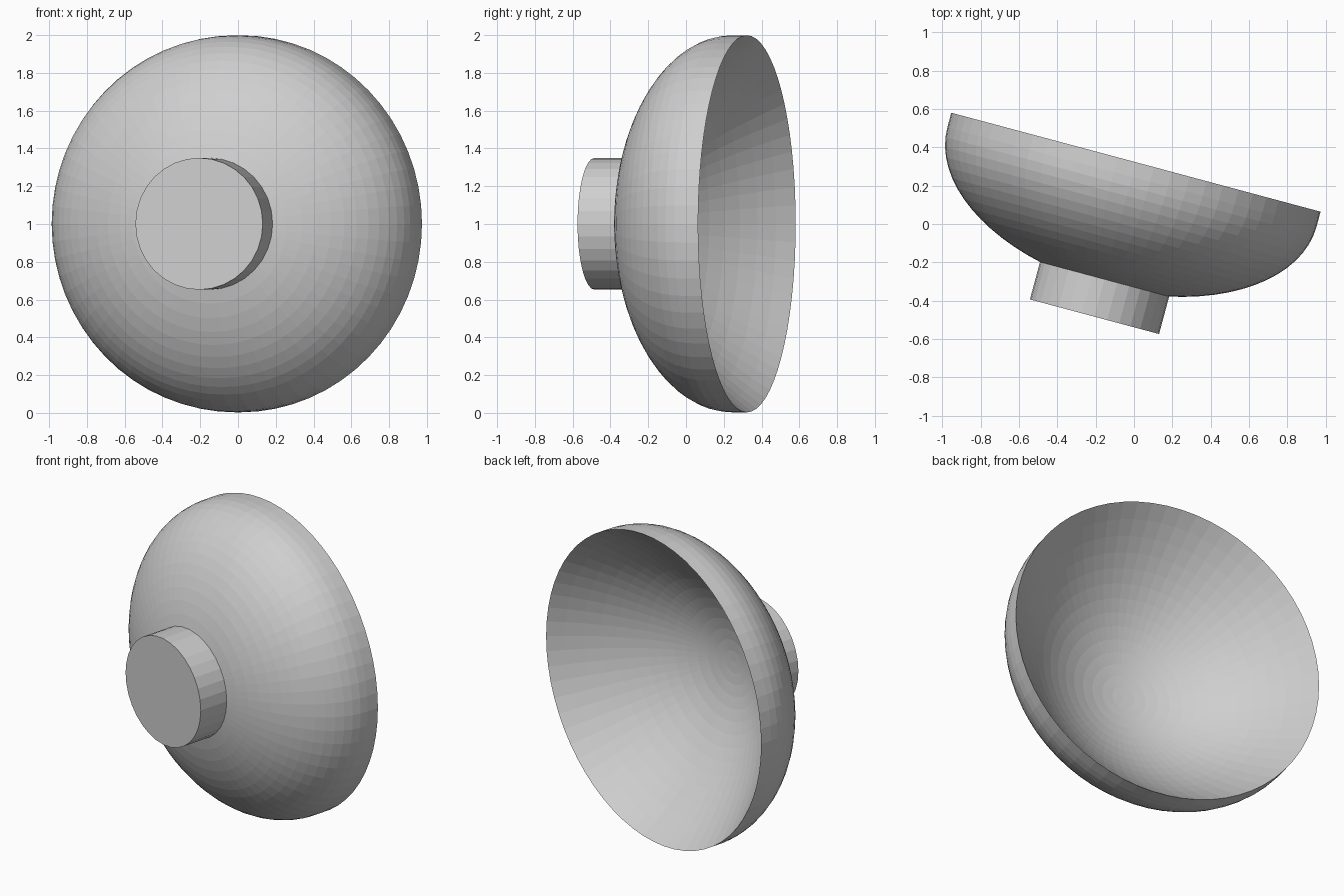
import bpy, bmesh, math
from mathutils import Matrix

cube = bpy.data.objects.get("Cube")
if cube:
    bpy.data.objects.remove(cube, do_unlink=True)

grey = bpy.data.materials.new("light_grey")
grey.use_nodes = True
colour = (0.62, 0.62, 0.62, 1)
grey.diffuse_color = colour
grey.node_tree.nodes["Principled BSDF"].inputs["Base Color"].default_value = colour

# The whole model is turned to one side, about the middle of the bowl's rim
PLACE = Matrix.Translation((0.01, 0.3225, 1.001)) @ Matrix.Rotation(math.radians(-15), 4, 'Z')


def lathe(name, profile, sides):
    """Spin (radius, forward) points around the front-facing axis into a closed solid."""
    bm = bmesh.new()
    verts = [bm.verts.new((0, -f, r)) for r, f in profile]
    edges = [bm.edges.new(pair) for pair in zip(verts, verts[1:])]
    bmesh.ops.spin(bm, geom=verts + edges, cent=(0, 0, 0), axis=(0, 1, 0),
                   angle=math.tau, steps=sides, use_merge=True)
    bmesh.ops.remove_doubles(bm, verts=bm.verts, dist=0.0005)
    bmesh.ops.recalc_face_normals(bm, faces=bm.faces)
    mesh = bpy.data.meshes.new(name)
    bm.to_mesh(mesh)
    bm.free()
    mesh.materials.append(grey)
    obj = bpy.data.objects.new(name, mesh)
    obj.matrix_world = PLACE
    bpy.context.collection.objects.link(obj)


RIM, BAND, DOME, DISH = 0.998, 0.08, 0.59, 0.625
DOME_RINGS, DISH_RINGS = 18, 14

# Rounded dome from the centre out to the rim band
dome = []
for i in range(DOME_RINGS + 1):
    t = i / DOME_RINGS * math.pi / 2
    dome.append((RIM * math.sin(t), BAND + DOME * math.cos(t)))

# Shallower dish inside, from the sharp rim back to the centre
dish = []
for i in range(DISH_RINGS + 1):
    r = 1 - i / DISH_RINGS
    dish.append((RIM * r, DISH * (1 - r ** 2.1)))

lathe("bowl", dome + dish, 64)

# Short round stem on the front of the bowl
lathe("stem", [(0, 0.632), (0.349, 0.632), (0.349, 0.835), (0, 0.835)], 32)
